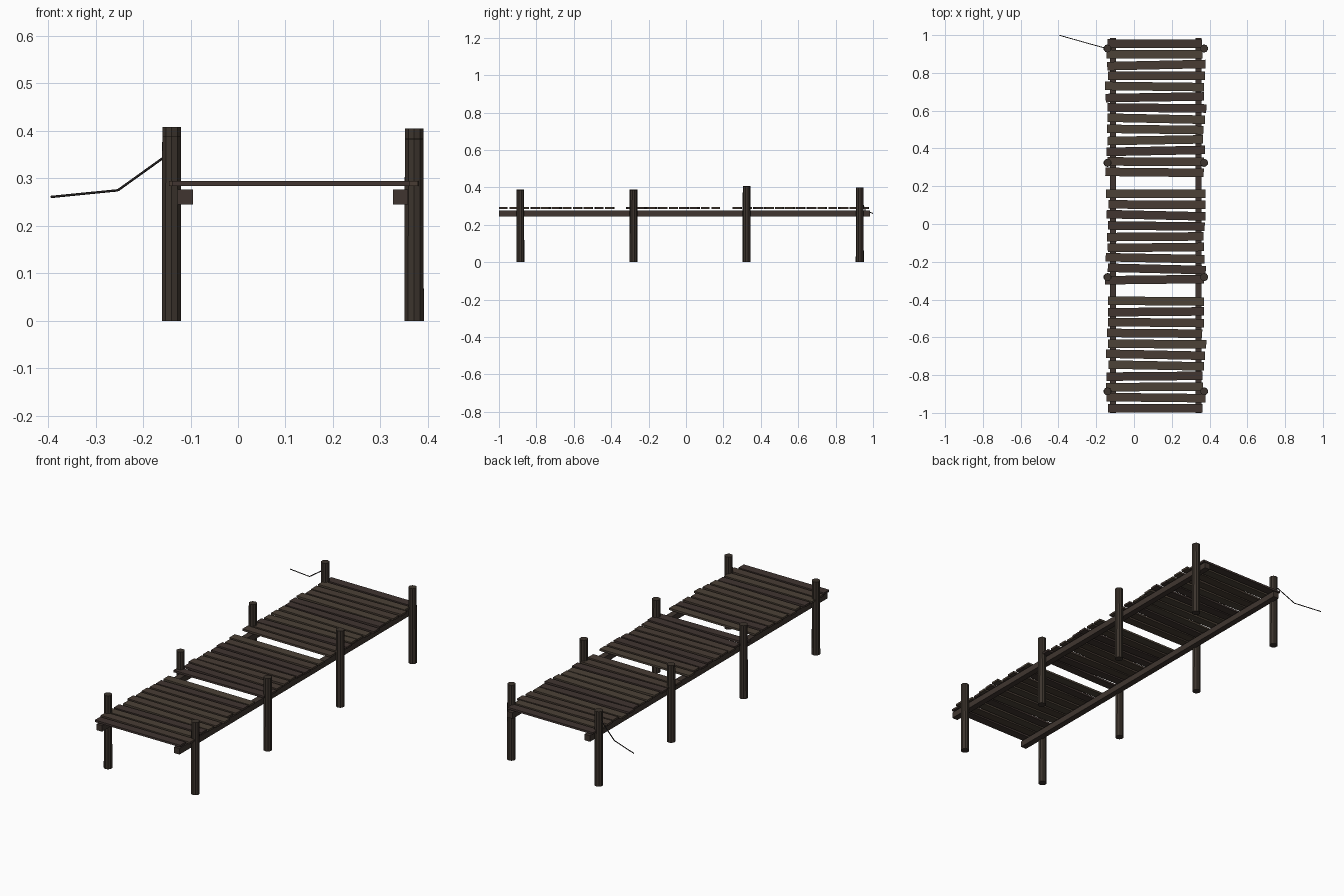
import bpy, bmesh, math, random
from mathutils import Matrix, Vector

if "Cube" in bpy.data.objects:
    bpy.data.objects.remove(bpy.data.objects["Cube"])
random.seed(4)


def material(name, rgb):
    m = bpy.data.materials.new(name)
    m.diffuse_color = (*rgb, 1)
    m.use_nodes = True
    m.node_tree.nodes["Principled BSDF"].inputs["Base Color"].default_value = m.diffuse_color
    return m


POST = material("post_wood", (0.045, 0.034, 0.026))
BEAM = material("beam_wood", (0.05, 0.036, 0.029))
ROPE = material("rope_fibre", (0.03, 0.025, 0.024))
PLANKS = [material("plank_wood_a", (0.065, 0.046, 0.034)),
          material("plank_wood_b", (0.052, 0.035, 0.030)),
          material("plank_wood_c", (0.072, 0.054, 0.038))]


def finish(bm, name, mat):
    me = bpy.data.meshes.new(name)
    bm.to_mesh(me)
    bm.free()
    ob = bpy.data.objects.new(name, me)
    ob.data.materials.append(mat)
    bpy.context.collection.objects.link(ob)
    return ob


def box(name, loc, size, mat, angle=0.0):
    bm = bmesh.new()
    bmesh.ops.create_cube(bm, size=1, matrix=Matrix.Translation(loc)
                          @ Matrix.Rotation(angle, 4, 'Z')
                          @ Matrix.Diagonal((*size, 1)))
    return finish(bm, name, mat)


def rod(name, a, b, r1, r2, sides, mat):
    a, b = Vector(a), Vector(b)
    d = b - a
    bm = bmesh.new()
    bmesh.ops.create_cone(bm, cap_ends=True, segments=sides, radius1=r1, radius2=r2,
                          depth=d.length,
                          matrix=Matrix.Translation((a + b) / 2)
                          @ d.to_track_quat('Z', 'Y').to_matrix().to_4x4())
    return finish(bm, name, mat)


# Posts in two rows, each with its own height
rows = {"left": (-0.14, (0.388, 0.388, 0.408, 0.395)),
        "right": (0.371, (0.383, 0.385, 0.405, 0.398))}
for side, (x, tops) in rows.items():
    for i, top in enumerate(tops):
        y = -0.886 + 0.605 * i
        rod(f"{side}_post_{i + 1}", (x, y, 0), (x, y, top), 0.0215, 0.0205, 10, POST)

# Long support beams
for side, x in (("left", -0.111), ("right", 0.342)):
    box(f"{side}_beam", (x, -0.008, 0.261), (0.032, 1.984, 0.032), BEAM)

# Deck planks, slightly crooked, with two missing
for i in range(35):
    if i in (13, 23):
        continue
    last = i in (0, 34)
    angle = math.radians(random.uniform(-0.3, 0.3) if last else random.uniform(-1.5, 1.5))
    length = 0.50 if last else random.uniform(0.505, 0.525)
    box(f"plank_{i + 1}", (0.115 + random.uniform(-0.007, 0.007), 0.955 - 0.0568 * i, 0.2895),
        (length, 0.045, 0.0105), random.choice(PLANKS), angle)

# Loose mooring rope hanging off the far left post
path = [(-0.14, 0.928, 0.356), (-0.253, 0.959, 0.275), (-0.394, 0.999, 0.261)]
for i in range(2):
    rod(f"mooring_rope_{i + 1}", path[i], path[i + 1], 0.0025, 0.0025, 6, ROPE)
